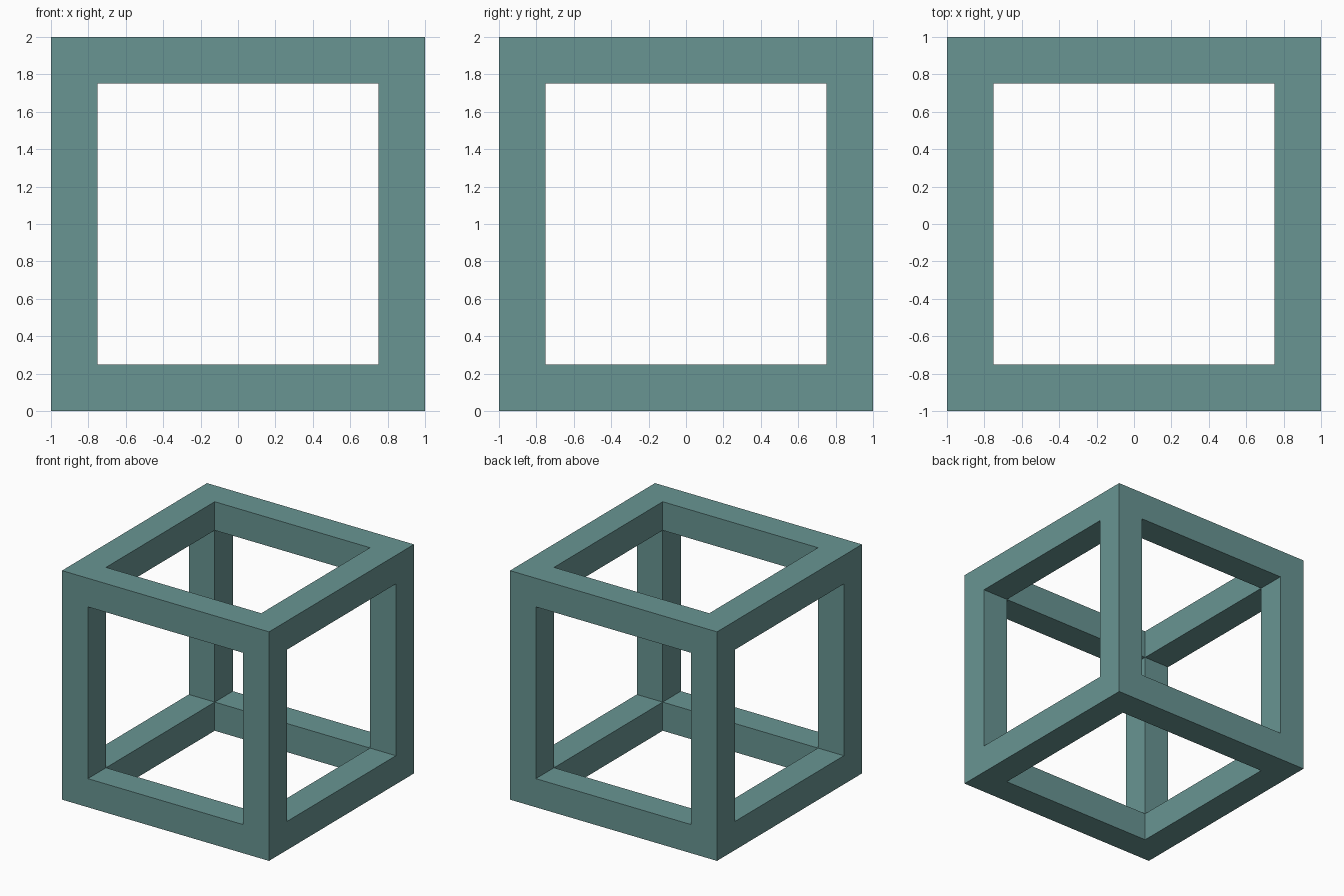
import bpy, bmesh
from mathutils import Matrix

if "Cube" in bpy.data.objects:
    bpy.data.objects.remove(bpy.data.objects["Cube"])

SIZE, BAR = 2.0, 0.25

# Solid cube standing on the ground
bm = bmesh.new()
bmesh.ops.create_cube(bm, size=SIZE, matrix=Matrix.Translation((0, 0, SIZE / 2)))

# Square opening in every side: inset, then push in by one bar thickness
openings = bm.faces[:]
bmesh.ops.inset_individual(bm, faces=openings, thickness=BAR, use_even_offset=True)
caps = bmesh.ops.extrude_discrete_faces(bm, faces=openings)["faces"]
for face in caps:
    bmesh.ops.translate(bm, verts=face.verts[:], vec=face.normal * -BAR)

# Remove the caps and weld the inner corners, leaving only the bars
bmesh.ops.delete(bm, geom=caps, context="FACES")
bmesh.ops.remove_doubles(bm, verts=bm.verts[:], dist=0.001)
bmesh.ops.recalc_face_normals(bm, faces=bm.faces[:])

mesh = bpy.data.meshes.new("cube_frame")
bm.to_mesh(mesh)
bm.free()
frame = bpy.data.objects.new("cube_frame", mesh)
bpy.context.collection.objects.link(frame)

# Muted teal
teal = bpy.data.materials.new("teal")
teal.diffuse_color = (0.14, 0.30, 0.29, 1)
teal.use_nodes = True
teal.node_tree.nodes["Principled BSDF"].inputs["Base Color"].default_value = teal.diffuse_color
mesh.materials.append(teal)
